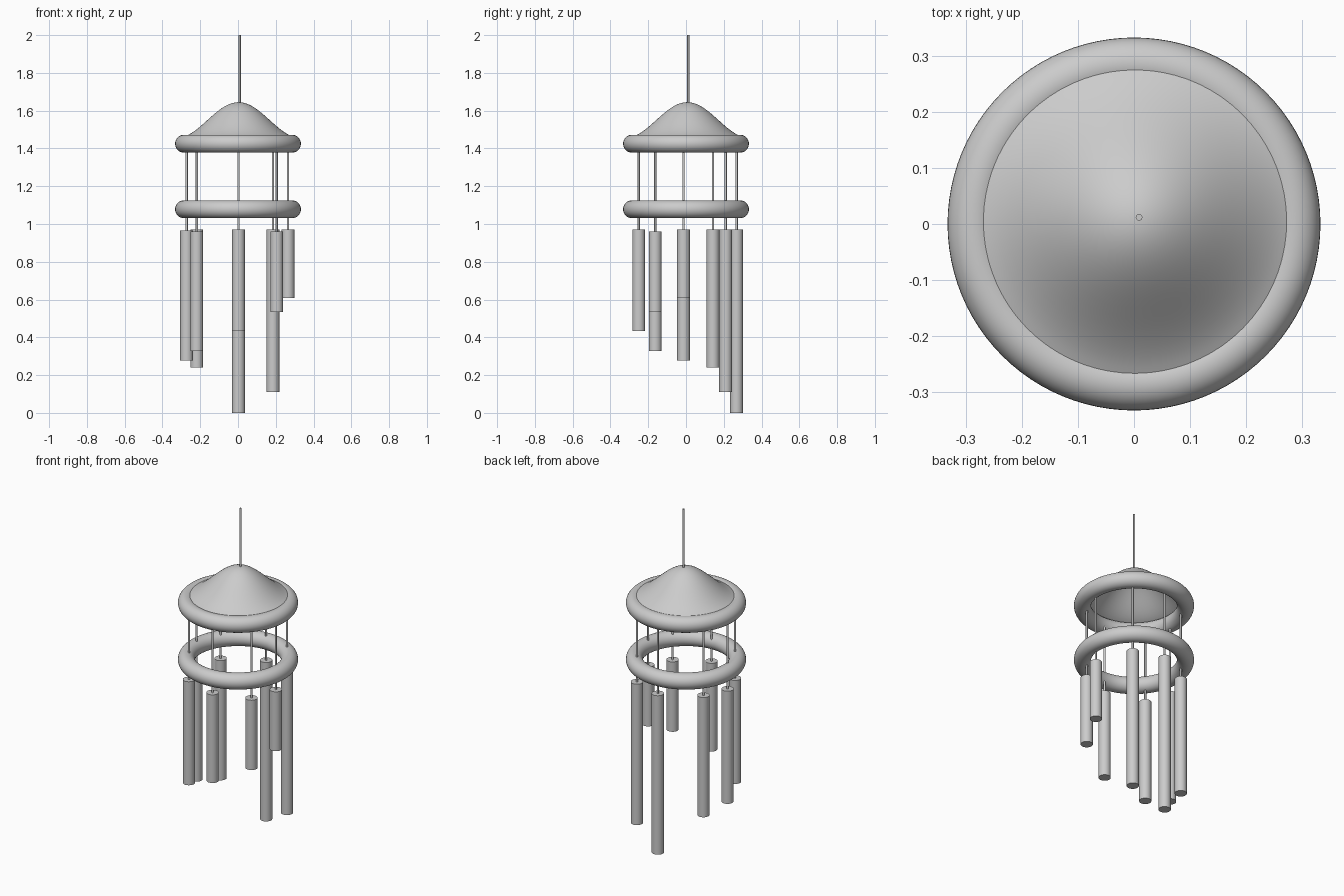
import bpy, bmesh, math

if "Cube" in bpy.data.objects:
    bpy.data.objects.remove(bpy.data.objects["Cube"])


def smooth(obj):
    bpy.ops.object.select_all(action='DESELECT')
    obj.select_set(True)
    bpy.context.view_layer.objects.active = obj
    bpy.ops.object.shade_smooth_by_angle(angle=math.radians(40))


def rod(name, x, y, z0, z1, radius, sides=32):
    bpy.ops.mesh.primitive_cylinder_add(vertices=sides, radius=radius, depth=z1 - z0,
                                        location=(x, y, (z0 + z1) / 2))
    obj = bpy.context.object
    obj.name = name
    smooth(obj)


def ring(name, z):
    bpy.ops.mesh.primitive_torus_add(major_radius=0.2855, minor_radius=0.0475,
                                     major_segments=96, minor_segments=32,
                                     location=(0, 0, z))
    obj = bpy.context.object
    obj.name = name
    smooth(obj)


# Upper and lower rings
UPPER_Z, LOWER_Z = 1.425, 1.078
ring("upper_ring", UPPER_Z)
ring("lower_ring", LOWER_Z)

# Bell-shaped canopy, an open shell tucked into the upper ring
bm = bmesh.new()
steps = 16
profile = []
for i in range(steps + 1):
    r = 0.28 * i / steps
    profile.append(bm.verts.new((r, 0, 1.455 + 0.095 * (1 + math.cos(math.pi * r / 0.33)))))
edges = [bm.edges.new(pair) for pair in zip(profile, profile[1:])]
bmesh.ops.spin(bm, geom=profile + edges, cent=(0, 0, 0), axis=(0, 0, 1),
               angle=2 * math.pi, steps=72)
bmesh.ops.remove_doubles(bm, verts=bm.verts, dist=0.0001)
bmesh.ops.recalc_face_normals(bm, faces=bm.faces)
if sum(f.normal.z for f in bm.faces) < 0:
    bmesh.ops.reverse_faces(bm, faces=bm.faces)
mesh = bpy.data.meshes.new("canopy")
bm.to_mesh(mesh)
bm.free()
canopy = bpy.data.objects.new("canopy", mesh)
canopy.location = (0.003, 0.007, 0)
bpy.context.collection.objects.link(canopy)
smooth(canopy)

# Hanging cord above the canopy
rod("hanging_cord", 0.009, 0.012, 1.63, 2.0, 0.006, 16)

# Chimes spiralling from longest to shortest: x, y, bottom, top
chimes = [
    (0.003, 0.268, 0.000, 0.972),
    (0.185, 0.210, 0.110, 0.972),
    (-0.218, 0.143, 0.240, 0.972),
    (-0.272, -0.013, 0.277, 0.966),
    (-0.218, -0.163, 0.327, 0.960),
    (0.003, -0.250, 0.433, 0.972),
    (0.205, -0.163, 0.533, 0.960),
    (0.265, -0.013, 0.607, 0.970),
]
for n, (x, y, bottom, top) in enumerate(chimes, 1):
    rod(f"chime_tube_{n}", x, y, bottom, top, 0.034)
    rod(f"chime_string_{n}", x, y, top - 0.01, UPPER_Z, 0.006, 16)
